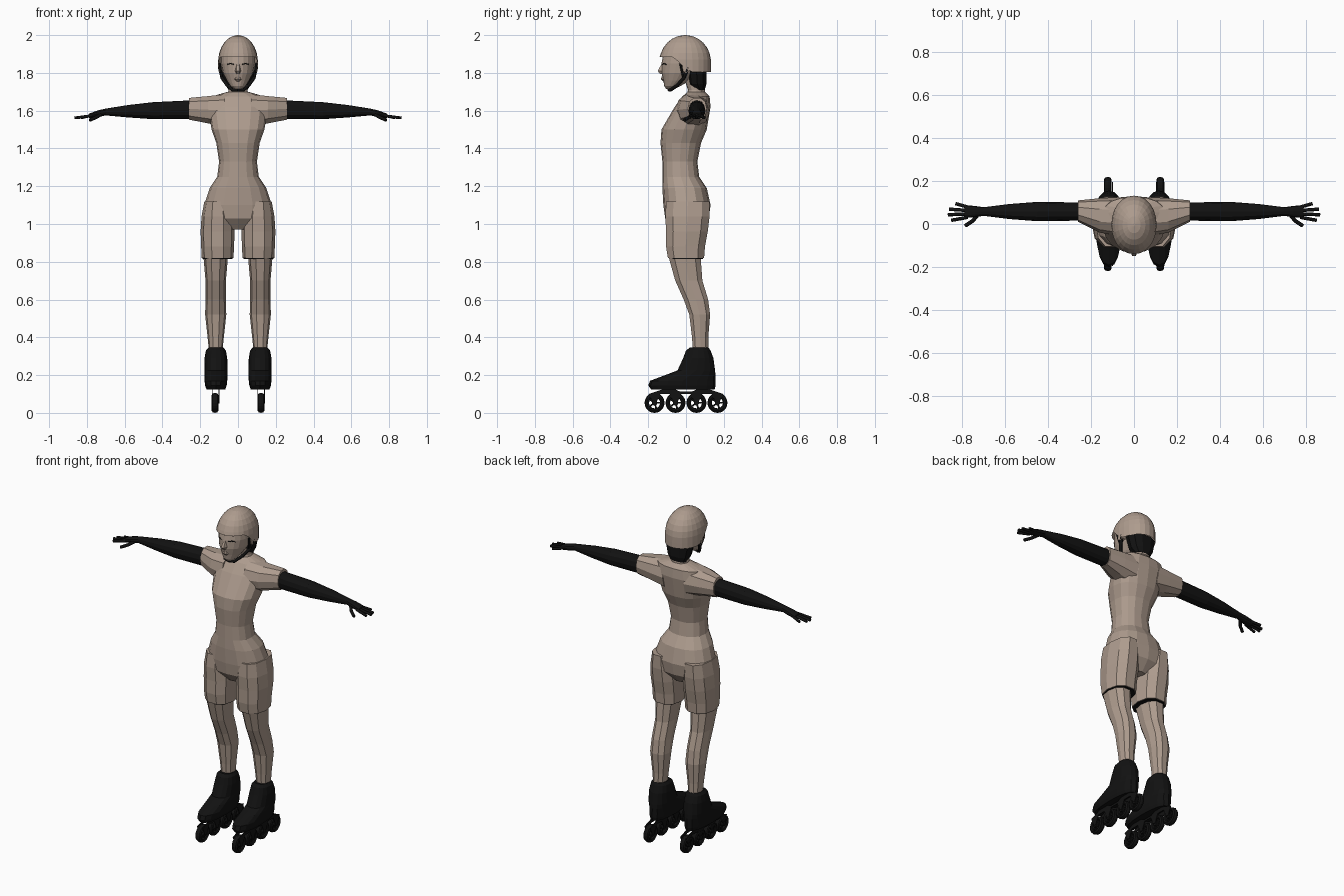
import bpy, bmesh, math
from mathutils import Matrix, Vector

if "Cube" in bpy.data.objects:
    bpy.data.objects.remove(bpy.data.objects["Cube"])


def material(name, colour):
    mat = bpy.data.materials.new(name)
    mat.use_nodes = True
    mat.diffuse_color = colour
    shader = next(node for node in mat.node_tree.nodes if node.type == "BSDF_PRINCIPLED")
    shader.inputs["Base Color"].default_value = colour
    return mat


TAN = material("warm tan", (.42, .33, .27, 1))
BLACK = material("black", (.006, .006, .006, 1))


def link(name, data):
    obj = bpy.data.objects.new(name, data)
    bpy.context.collection.objects.link(obj)
    return obj


def finish_mesh(name, bm, mat):
    bmesh.ops.remove_doubles(bm, verts=bm.verts, dist=.0004)
    bmesh.ops.recalc_face_normals(bm, faces=bm.faces)
    mesh = bpy.data.meshes.new(name)
    bm.to_mesh(mesh)
    bm.free()
    mesh.materials.append(mat)
    return mesh


def rounded(value, power):
    return math.copysign(abs(value) ** (2 / power), value)


def loft(name, sections, mat, along="z", sides=12, power=2.3, mirror=1, rim=None):
    """Skin sections given as (position, centre_a, half_a, centre_b, half_b)."""
    bm = bmesh.new()
    loops = []
    for position, centre_a, half_a, centre_b, half_b in sections:
        loop = []
        for i in range(sides):
            angle = math.tau * i / sides
            a = centre_a + half_a * rounded(math.cos(angle), power)
            b = centre_b + half_b * rounded(math.sin(angle), power)
            x, y, z = (a, b, position) if along == "z" else (position, a, b)
            if rim:
                z = max(z, rim(y))
            loop.append(bm.verts.new((x * mirror, y, z)))
        loops.append(loop)
    for low, high in zip(loops, loops[1:]):
        for i in range(sides):
            j = (i + 1) % sides
            bm.faces.new((low[i], low[j], high[j], high[i]))
    if not rim:
        bm.faces.new(loops[0])
    bm.faces.new(loops[-1])
    return link(name, finish_mesh(name, bm, mat))


def body(profile, x=0):
    """Sections around an upright axis from (z, half_width, front, back)."""
    return [(z, x, width, (front + back) / 2, (back - front) / 2)
            for z, width, front, back in profile]


def tube(name, points, radius, mat, mirror=1):
    curve = bpy.data.curves.new(name, "CURVE")
    curve.dimensions = "3D"
    curve.bevel_depth = radius
    curve.bevel_resolution = 1
    curve.use_fill_caps = True
    spline = curve.splines.new("POLY")
    spline.points.add(len(points) - 1)
    for point, (x, y, z) in zip(spline.points, points):
        point.co = (x * mirror, y, z, 1)
    curve.materials.append(mat)
    return link(name, curve)


# Torso and neck
loft("torso", body([
    (.97, .05, -.06, .07), (1.03, .17, -.11, .12), (1.1, .18, -.12, .13),
    (1.19, .15, -.125, .11), (1.25, .11, -.125, .07), (1.33, .1, -.125, .06),
    (1.43, .115, -.135, .08), (1.5, .14, -.13, .11), (1.62, .16, -.06, .13),
    (1.675, .14, -.02, .125), (1.7, .055, .01, .1),
]), TAN, sides=16)
loft("neck", body([(1.66, .06, 0, .1), (1.71, .05, .01, .1), (1.8, .05, -.02, .08)]), TAN)

# Head, nose, lips and hair
loft("head", body([
    (1.715, .02, -.105, -.06), (1.73, .04, -.115, -.03), (1.76, .06, -.12, .02),
    (1.8, .08, -.13, .07), (1.85, .09, -.13, .1), (1.9, .09, -.12, .1),
]), TAN, sides=20, power=2)
loft("nose", body([(1.795, .01, -.14, -.1), (1.81, .016, -.153, -.1), (1.85, .01, -.13, -.1)]),
     TAN, sides=6)
loft("lips", body([(1.755, .01, -.12, -.1), (1.767, .02, -.132, -.1), (1.78, .01, -.13, -.1)]),
     TAN, sides=8)
loft("hair", body([(1.71, .05, .05, .1), (1.74, .07, .01, .11), (1.82, .09, 0, .11)]),
     BLACK, sides=10)


# Helmet: a dome whose rim rises over the face
def helmet_rim(y):
    return min(max(1.82 - y, 1.8), 1.885)


dome = []
for step in range(9):
    angle = step * .24 - .4
    spread = math.cos(max(angle, 0))
    dome.append((1.86 + .14 * math.sin(angle), 0, .105 * spread, -.004, .136 * spread))
loft("helmet", dome, TAN, sides=24, power=2.1, rim=helmet_rim)


def limb(profile, y):
    """Sections along x from (x, half_depth, z, half_height)."""
    return [(x, y, depth, z, height) for x, depth, z, height in profile]


def build_side(label, mirror):
    def part(name, sections, mat, **options):
        loft(f"{label}_{name}", sections, mat, mirror=mirror, **options)

    def cord(name, points, radius):
        tube(f"{label}_{name}", points, radius, BLACK, mirror)

    # Straps, ear and lashes
    cord("chin_strap", [(.097, .01, 1.83), (.086, -.01, 1.775), (.058, -.045, 1.735),
                        (.03, -.08, 1.71), (0, -.09, 1.71)], .009)
    cord("front_strap", [(.097, -.03, 1.85), (.086, -.015, 1.78)], .006)
    cord("lashes", [(.022, -.125, 1.845), (.04, -.118, 1.85), (.056, -.104, 1.845)], .003)
    part("ear", limb([(.07, .02, 1.825, .02), (.1, .02, 1.83, .03)], 0), TAN, along="x", sides=8)

    # Sleeve, arm and hand
    part("sleeve", [(.07, .035, .09, 1.6, .09), (.16, .04, .08, 1.605, .075),
                    (.26, .06, .05, 1.61, .06)], TAN, along="x", sides=10)
    part("arm", limb([(.24, .042, 1.605, .05), (.45, .045, 1.6, .045), (.58, .035, 1.597, .033),
                      (.7, .02, 1.593, .018), (.74, .026, 1.584, .018), (.79, .03, 1.572, .012)],
                     .058), BLACK, along="x")
    for i, reach in enumerate((.83, .86, .866, .85)):
        root = Vector((.775, .079 - .016 * i, 1.574))
        tip = Vector((reach, .095 - .026 * i, 1.562))
        cord(f"finger_{i + 1}", [root, tip], .008)
    cord("thumb", [(.725, .045, 1.58), (.75, .015, 1.565), (.785, -.008, 1.55)], .009)

    # Shorts leg with dark hem, and bare leg
    part("shorts_leg", body([(.82, .084, -.1, .1), (.88, .087, -.11, .105), (.96, .09, -.11, .12),
                             (1.04, .085, -.115, .13), (1.12, .07, -.11, .13)], .108),
         TAN, sides=10)
    part("hem", body([(.816, .08, -.095, .095), (.822, .08, -.095, .095)], .108), BLACK, sides=10)
    part("leg", body([(.32, .035, .035, .12), (.4, .043, .03, .12), (.52, .056, .015, .13),
                      (.6, .054, -.015, .12), (.7, .054, -.06, .09), (.84, .066, -.1, .08)], .118),
         TAN, sides=10)

    # Skate boot
    part("boot", body([(.125, .05, -.185, .152), (.145, .057, -.2, .157), (.17, .06, -.19, .157),
                       (.2, .061, -.11, .156), (.225, .061, -.045, .154), (.29, .06, -.015, .145),
                       (.33, .053, 0, .13), (.345, .04, .02, .12)], .117), BLACK, sides=16)

    # Skate frame and wheels
    for offset in (-.018, .018):
        bm = bmesh.new()
        face = bm.faces.new([bm.verts.new((.12 * mirror + offset, y, z)) for y, z in frame])
        grown = bmesh.ops.extrude_face_region(bm, geom=[face])["geom"]
        bmesh.ops.translate(bm, vec=(.004, 0, 0),
                            verts=[v for v in grown if isinstance(v, bmesh.types.BMVert)])
        name = label + "_frame_plate"
        link(name, finish_mesh(name, bm, BLACK))
    for i, y in enumerate(axles):
        link(f"{label}_wheel_{i + 1}", wheel_mesh).location = (.122 * mirror, y, .053)


# Frame outline: narrow struts over each axle, joined by a rail
axles = [(i - 1.5) * .111 for i in range(4)]
frame = [(-.12, .126)]
for y in axles:
    frame += [(y - .03, .1), (y - .008, .05), (y + .008, .05), (y + .03, .1)]
frame += [(.12, .126), (.06, .126), (.03, .112), (-.03, .112), (-.06, .126)]

# Wheel: spun tyre, hub and five spokes
bm = bmesh.new()
tyre = bmesh.ops.create_circle(bm, segments=8, radius=.012, matrix=Matrix.Translation((0, .041, 0))
                               @ Matrix.Diagonal((1.5, 1, 1, 1)))
bmesh.ops.spin(bm, geom=tyre["verts"] + list(bm.edges), axis=(1, 0, 0), cent=(0, 0, 0),
               angle=math.tau, steps=20, use_merge=True)
bmesh.ops.create_cone(bm, cap_ends=True, segments=12, radius1=.014, radius2=.014, depth=.036,
                      matrix=Matrix.Rotation(math.pi / 2, 4, "Y"))
for k in range(5):
    turn = Matrix.Rotation(math.tau * k / 5, 4, "X")
    bmesh.ops.create_cube(bm, size=1, matrix=turn @ Matrix.Translation((0, .022, 0))
                          @ Matrix.Diagonal((.014, .028, .009, 1)))
wheel_mesh = finish_mesh("wheel", bm, BLACK)

build_side("left", 1)
build_side("right", -1)
